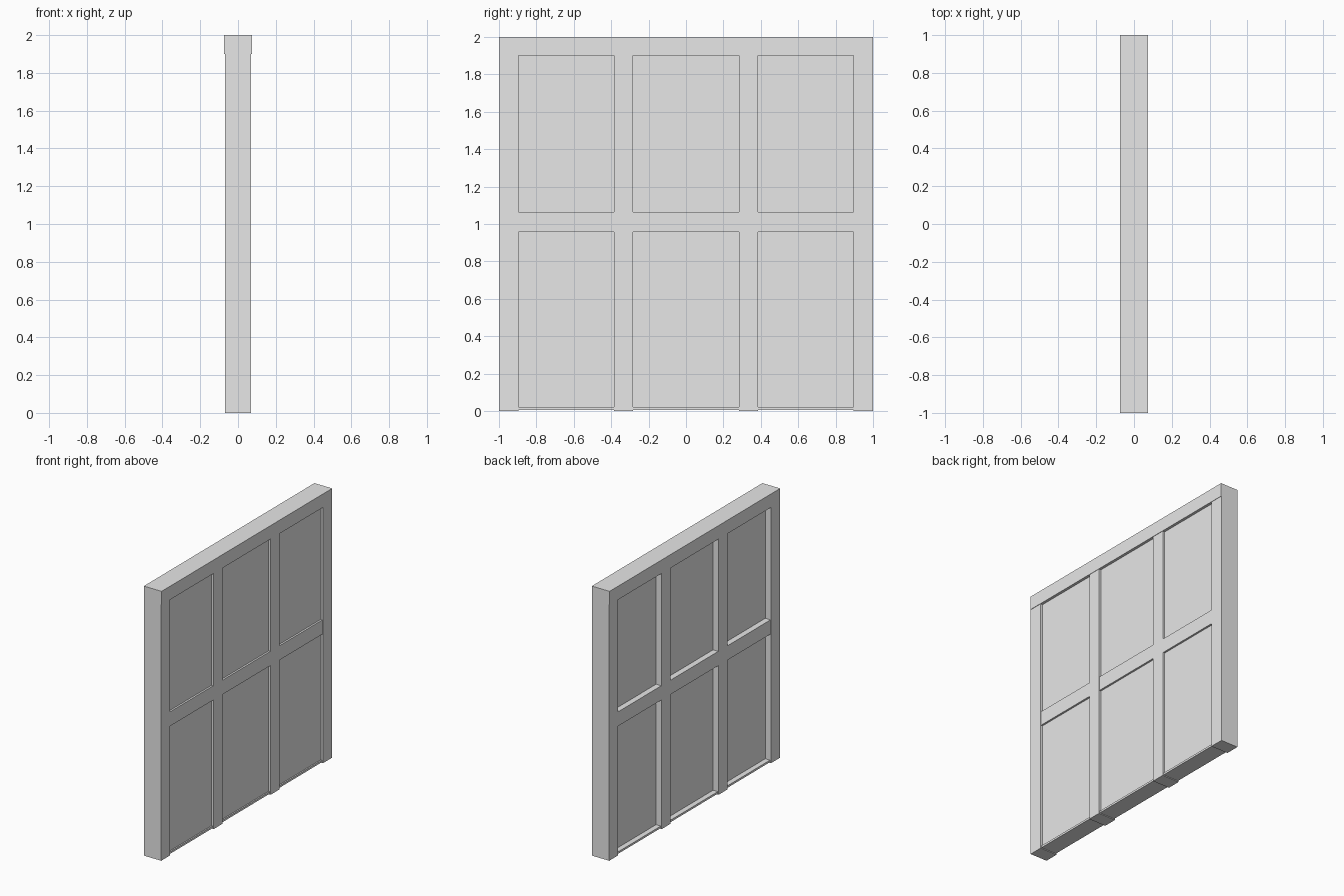
import bpy

cube = bpy.data.objects.get("Cube")
if cube:
    bpy.data.objects.remove(cube, do_unlink=True)

grey = bpy.data.materials.new("light_grey")
grey.use_nodes = True
grey.diffuse_color = (0.8, 0.8, 0.8, 1)
grey.node_tree.nodes["Principled BSDF"].inputs["Base Color"].default_value = (0.8, 0.8, 0.8, 1)


def box(name, x, y, z):
    """Add a box from (low, high) ranges along each axis."""
    ranges = (x, y, z)
    bpy.ops.mesh.primitive_cube_add(size=1, location=[(a + b) / 2 for a, b in ranges])
    ob = bpy.context.object
    ob.name = name
    ob.scale = [b - a for a, b in ranges]
    bpy.ops.object.transform_apply(location=False, rotation=False, scale=True)
    ob.data.materials.append(grey)
    return ob


# Top rail, slightly thicker than the posts
box("top_rail", (-0.073, 0.073), (-1, 1), (1.9, 2))

# Two outer and two inner posts, mirrored across the middle
for side, label in ((-1, "front"), (1, "back")):
    for part, near, far in (("outer", 0.895, 1), ("inner", 0.283, 0.385)):
        box(f"{label}_{part}_post", (-0.07, 0.07), sorted((side * near, side * far)), (0, 1.9))

# Cross rails, slightly thinner than the posts
box("middle_rail", (-0.067, 0.067), (-0.9, 0.9), (0.957, 1.063))
box("bottom_rail", (-0.063, 0.063), (-0.9, 0.9), (0.006, 0.021))

# Wall sheet, set nearer to one side of the frame
box("wall_panel", (-0.024, 0.053), (-0.9, 0.9), (0.01, 1.91))
